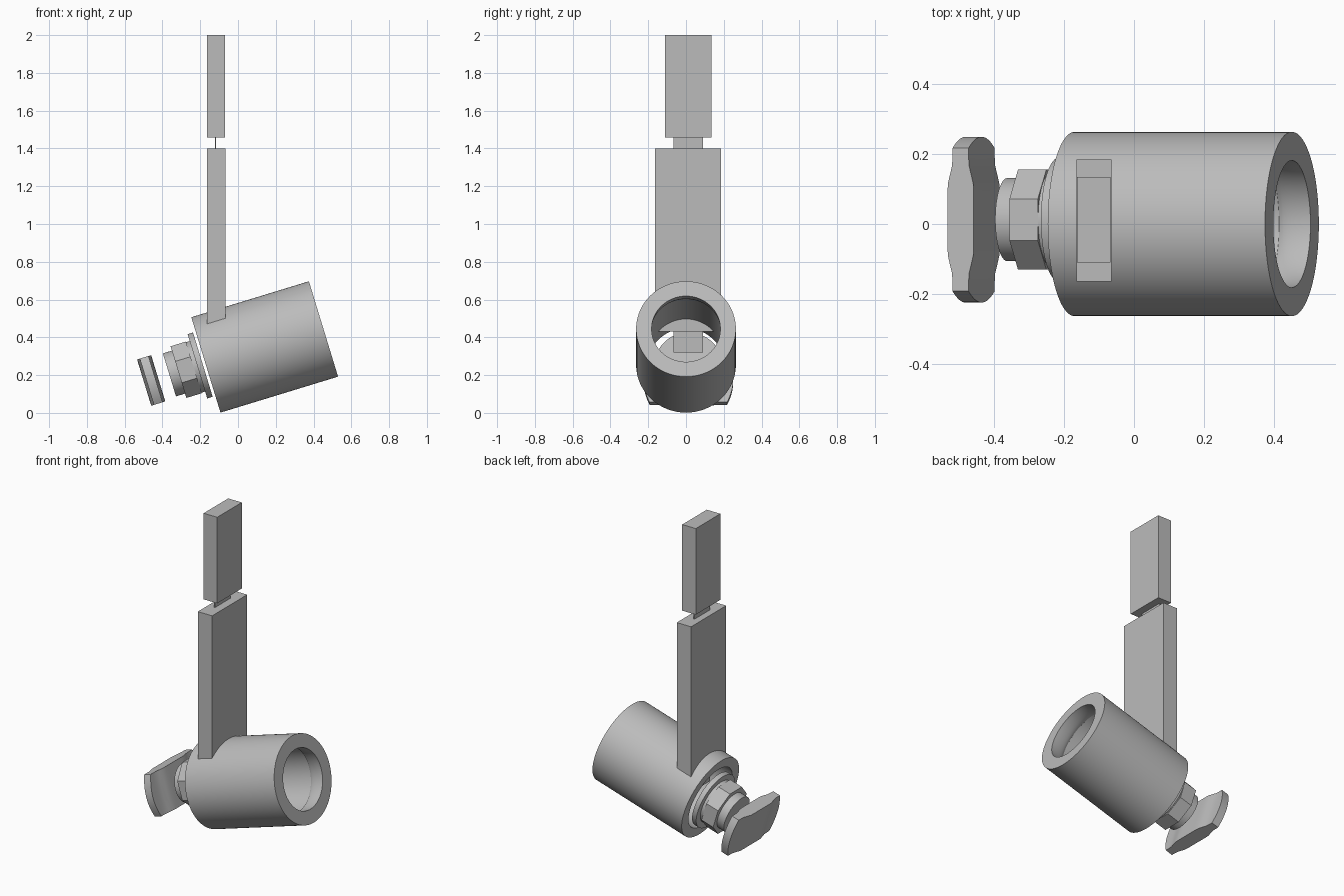
import bpy, bmesh, math
from mathutils import Matrix, Vector

cube = bpy.data.objects.get("Cube")
if cube:
    bpy.data.objects.remove(cube)

grey = bpy.data.materials.new("plain_grey")
grey.use_nodes = True
COLOR = (0.5, 0.5, 0.5, 1)
grey.diffuse_color = COLOR
grey.node_tree.nodes["Principled BSDF"].inputs["Base Color"].default_value = COLOR

# Tilted frame: local x runs along the sleeve axis, origin at its rear end
TILT = Matrix.Translation((-0.17, 0, 0.254)) @ Matrix.Rotation(math.radians(-17), 4, 'Y')
FITTING = TILT @ Matrix.Translation((0, 0.0125, 0.006))


def finish(name, bm, matrix=Matrix(), smooth=False):
    bmesh.ops.recalc_face_normals(bm, faces=bm.faces)
    mesh = bpy.data.meshes.new(name)
    bm.to_mesh(mesh)
    bm.free()
    mesh.transform(matrix)
    mesh.materials.append(grey)
    obj = bpy.data.objects.new(name, mesh)
    bpy.context.collection.objects.link(obj)
    if smooth:
        bpy.ops.object.select_all(action='DESELECT')
        obj.select_set(True)
        bpy.context.view_layer.objects.active = obj
        bpy.ops.object.shade_smooth_by_angle(angle=math.radians(30))
    return obj


def box(name, low, high):
    low, high = Vector(low), Vector(high)
    bm = bmesh.new()
    bmesh.ops.create_cube(bm, size=1)
    for v in bm.verts:
        v.co = Vector(((low[i] + high[i]) / 2 + v.co[i] * (high[i] - low[i])) for i in range(3))
    return finish(name, bm)


def lathe(name, profile, matrix, sides=96, turn=0.0, smooth=True):
    """Revolve a closed (axial, radius) outline about local x."""
    bm = bmesh.new()
    rings = []
    for k in range(sides):
        a = turn + math.tau * k / sides
        rings.append([bm.verts.new((t, r * math.cos(a), r * math.sin(a))) for t, r in profile])
    n = len(profile)
    for k in range(sides):
        a, b = rings[k], rings[(k + 1) % sides]
        for i in range(n):
            j = (i + 1) % n
            bm.faces.new((a[i], a[j], b[j], b[i]))
    bmesh.ops.remove_doubles(bm, verts=bm.verts, dist=1e-5)
    return finish(name, bm, matrix, smooth)


def disk(name, start, end, radius, **kw):
    return lathe(name, [(start, 0), (start, radius), (end, radius), (end, 0)], FITTING, **kw)


# Open sleeve with a softly curled mouth
lip = [(0.651 - 0.10 * math.sin(a), 0.182 + 0.02 * (1 - math.cos(a)))
       for a in (math.pi / 2 * i / 8 for i in range(9))]
lathe("sleeve", [(0, 0.202), (0, 0.264), (0.651, 0.264)] + lip, TILT)

# Stepped fitting at the rear of the sleeve
disk("fitting_flange", -0.045, -0.015, 0.178)
disk("fitting_collar", -0.07, -0.04, 0.14)
disk("fitting_nut", -0.15, -0.065, 0.143 / math.cos(math.pi / 8),
     sides=8, turn=math.pi / 8, smooth=False)
disk("fitting_stub", -0.2, -0.145, 0.119)

# Winged knob: thick in the middle, thinner at the bowed ends
bm = bmesh.new()
bmesh.ops.create_cube(bm, size=2)
bmesh.ops.subdivide_edges(bm, edges=bm.edges[:], cuts=15, use_grid_fill=True)
for v in bm.verts:
    side, wide, high = v.co
    y = wide * (0.205 + 0.0325 * (1 - high * high))
    taper = min(max((abs(y) - 0.09) / 0.08, 0), 1)
    taper = taper * taper * (3 - 2 * taper)
    v.co = (-0.301 + side * (0.039 - 0.015 * taper), y, high * 0.128)
finish("knob", bm, FITTING, smooth=True)

# Upright strap in two lengths joined by a thin tongue
box("lower_strap", (-0.165, -0.165, 0.43), (-0.065, 0.185, 1.4))
box("upper_strap", (-0.163, -0.11, 1.457), (-0.068, 0.135, 2.0))
box("strap_tongue", (-0.122, -0.065, 0.32), (-0.116, 0.09, 1.47))
